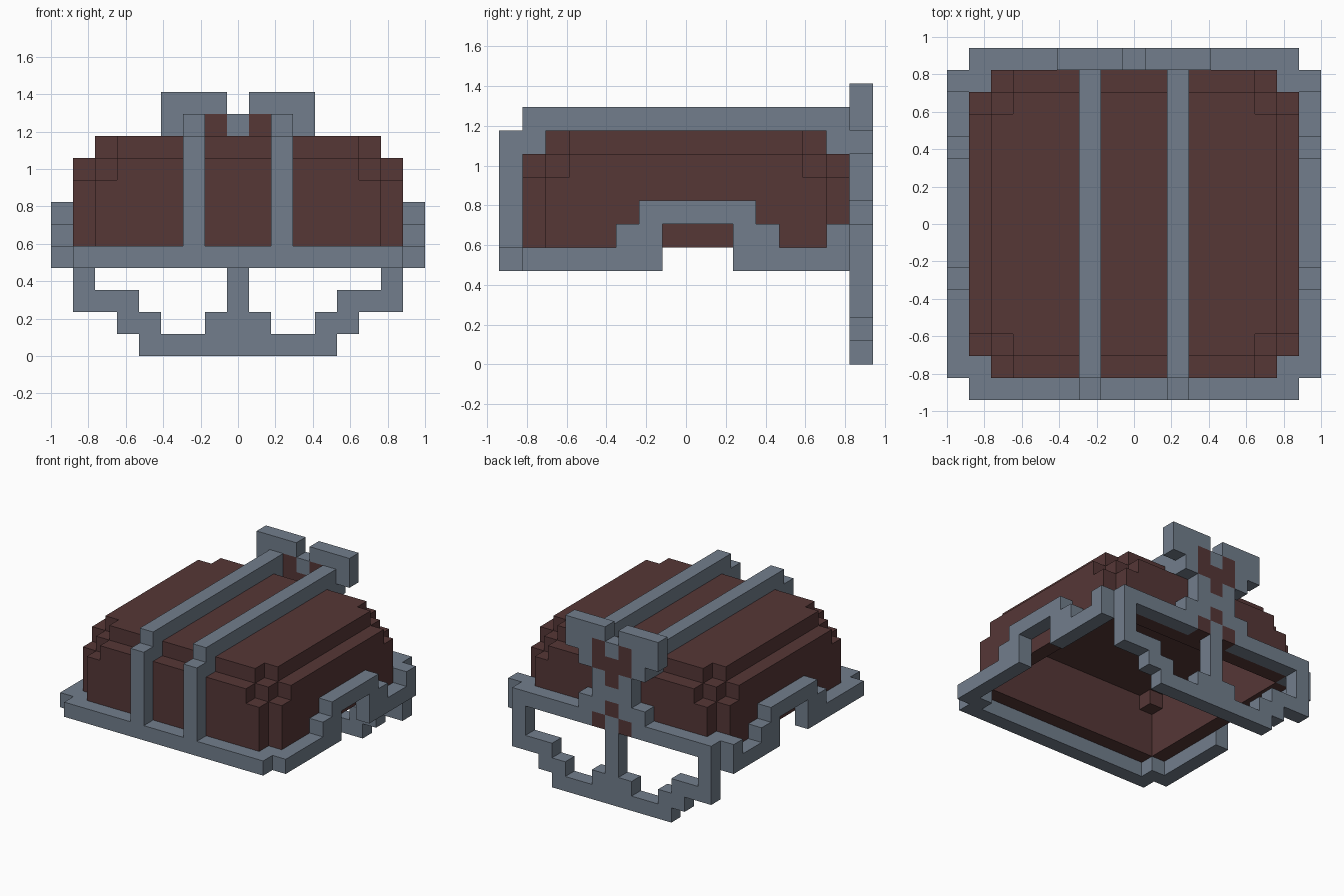
import bpy, bmesh
from mathutils import Vector

U = 2 / 17  # edge of one block

if "Cube" in bpy.data.objects:
    bpy.data.objects.remove(bpy.data.objects["Cube"])


def material(name, rgb):
    m = bpy.data.materials.new(name)
    m.use_nodes = True
    m.diffuse_color = (*rgb, 1)
    m.node_tree.nodes["Principled BSDF"].inputs["Base Color"].default_value = (*rgb, 1)
    return m


STEEL = material("steel grey", (0.168, 0.208, 0.262))
LEATHER = material("dark brown leather", (0.092, 0.038, 0.037))


def box(x, y, z):
    """Blocks in inclusive ranges, mirrored across x = 0."""
    out = set()
    for i in range(x[0], x[1] + 1):
        for j in range(y[0], y[1] + 1):
            for k in range(z[0], z[1] + 1):
                out |= {(i, j, k), (-i, j, k)}
    return out


def boxes(*specs):
    return set().union(*(box(*s) for s in specs))


# Hollow shell: one block thick, with stepped rounded corners
shell = set()
for i in range(-7, 8):
    for j in range(-7, 7):
        ex, ey = 7 - abs(i), 6 - max(j, -1 - j)
        for k in range(5, 10):
            if k < 8:
                solid = min(ex, ey) == 0 and ex + ey >= 1
            elif k == 8:
                solid = (min(ex, ey) == 0 and ex + ey >= 2) or (ex == 1 and ey == 1)
            else:
                solid = min(ex, ey) >= 1 and ex + ey >= 3
            if solid:
                shell.add((i, j, k))

# Rim with an arch over each side
rim = boxes(
    ((0, 7), (-8, -8), (4, 4)),
    ((7, 7), (-7, -7), (4, 4)),
    ((8, 8), (-7, -2), (4, 4)),
    ((8, 8), (-3, -3), (5, 5)),
    ((8, 8), (-2, -2), (5, 6)),
    ((8, 8), (-1, 1), (6, 6)),
    ((8, 8), (2, 2), (4, 6)),
    ((8, 8), (3, 3), (4, 5)),
    ((8, 8), (4, 6), (4, 4)),
    ((8, 8), (6, 6), (5, 5)),
    ((7, 7), (6, 6), (5, 5)),
)

# Two bands running up the front and over the top
bands = boxes(
    ((2, 2), (-8, -8), (5, 9)),
    ((2, 2), (-7, -7), (9, 10)),
    ((2, 2), (-6, 5), (10, 10)),
    ((2, 2), (6, 6), (9, 10)),
)

# Rear frame: stepped lower guard and its centre post
B = (7, 7)
guard = boxes(
    ((0, 4), B, (0, 0)),
    ((4, 5), B, (1, 1)),
    ((0, 1), B, (1, 1)),
    ((5, 7), B, (2, 2)),
    ((7, 7), B, (3, 4)),
    ((0, 0), B, (2, 4)),
    ((0, 7), B, (5, 5)),
)

# Rear crest with flared top
crest = boxes(
    ((0, 2), B, (6, 6)),
    ((0, 1), B, (7, 8)),
    ((0, 2), B, (9, 9)),
    ((0, 3), B, (10, 10)),
    ((1, 3), B, (11, 11)),
)

# Leather inlays set into the rear frame and crest
inlay = boxes(
    ((1, 1), B, (5, 5)),
    ((0, 0), B, (6, 6)),
    ((0, 0), B, (8, 8)),
    ((0, 1), B, (9, 9)),
    ((1, 1), B, (10, 10)),
)
guard -= inlay
crest -= inlay

PARTS = [
    ("helmet_shell", shell, LEATHER),
    ("rim", rim, STEEL),
    ("top_bands", bands, STEEL),
    ("rear_guard", guard, STEEL),
    ("rear_crest", crest, STEEL),
    ("crest_inlay", inlay, LEATHER),
]
filled = set().union(*(p[1] for p in PARTS))


def build(name, cells, mat):
    """Skin the blocks with their exposed faces and merge the flat areas."""
    bm = bmesh.new()
    verts = {}

    def vert(p):
        key = tuple(round(c * 2) for c in p)
        if key not in verts:
            verts[key] = bm.verts.new(p * U)
        return verts[key]

    for c in sorted(cells):
        mid = Vector((c[0], c[1] + 0.5, c[2] + 0.5))
        for axis in range(3):
            for sign in (-1, 1):
                near = list(c)
                near[axis] += sign
                if tuple(near) in filled:
                    continue
                n, a, b = Vector(), Vector(), Vector()
                n[axis] = sign * 0.5
                a[(axis + 1) % 3] = 0.5
                b[(axis + 2) % 3] = 0.5 * sign
                bm.faces.new([vert(mid + n + s * a + t * b)
                              for s, t in ((-1, -1), (1, -1), (1, 1), (-1, 1))])
    bmesh.ops.dissolve_limit(bm, angle_limit=0.01, verts=bm.verts[:], edges=bm.edges[:])
    me = bpy.data.meshes.new(name)
    bm.to_mesh(me)
    bm.free()
    me.materials.append(mat)
    bpy.context.collection.objects.link(bpy.data.objects.new(name, me))


for part in PARTS:
    build(*part)
